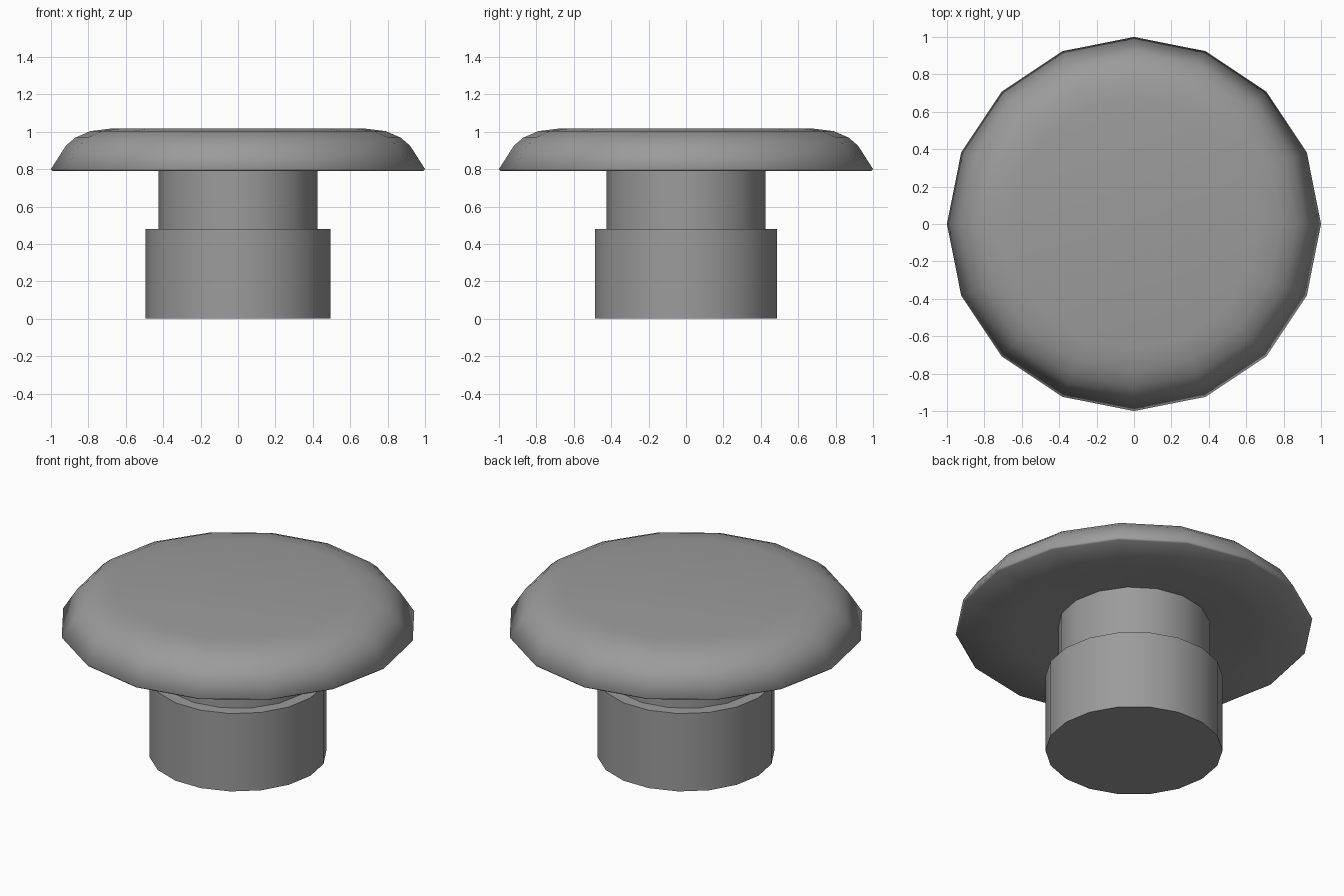
import bpy, bmesh
from math import cos, sin, tau, radians

if "Cube" in bpy.data.objects:
    bpy.data.objects.remove(bpy.data.objects["Cube"])

grey = bpy.data.materials.new("dark_grey")
grey.diffuse_color = (0.33, 0.33, 0.33, 1.0)
grey.use_nodes = True
grey.node_tree.nodes["Principled BSDF"].inputs["Base Color"].default_value = grey.diffuse_color


def lathe(name, profile, sides, smooth_angle):
    """Revolve (radius, z) points around z; both open ends are capped with n-gons."""
    bm = bmesh.new()
    rings = [[bm.verts.new((r * cos(tau * i / sides), r * sin(tau * i / sides), z))
              for i in range(sides)] for r, z in profile]
    for low, high in zip(rings, rings[1:]):
        for i in range(sides):
            j = (i + 1) % sides
            bm.faces.new((low[i], low[j], high[j], high[i]))
    bm.faces.new(rings[0][::-1])
    bm.faces.new(rings[-1])
    bmesh.ops.recalc_face_normals(bm, faces=bm.faces)
    mesh = bpy.data.meshes.new(name)
    bm.to_mesh(mesh)
    bm.free()
    mesh.materials.append(grey)
    obj = bpy.data.objects.new(name, mesh)
    bpy.context.collection.objects.link(obj)
    bpy.ops.object.select_all(action='DESELECT')
    obj.select_set(True)
    bpy.context.view_layer.objects.active = obj
    bpy.ops.object.shade_smooth_by_angle(angle=radians(smooth_angle))
    return obj


# Wide base plug
lathe("base", [(0.495, 0.0), (0.495, 0.48)], 18, 35)

# Neck and domed cap with a shallow underside recess and a soft rim
lathe("neck_and_cap", [
    (0.425, 0.48), (0.425, 0.81), (0.68, 0.79), (0.99, 0.79), (1.0, 0.8),
    (0.92, 0.925), (0.87, 0.968), (0.79, 1.003), (0.67, 1.018)], 16, 80)
